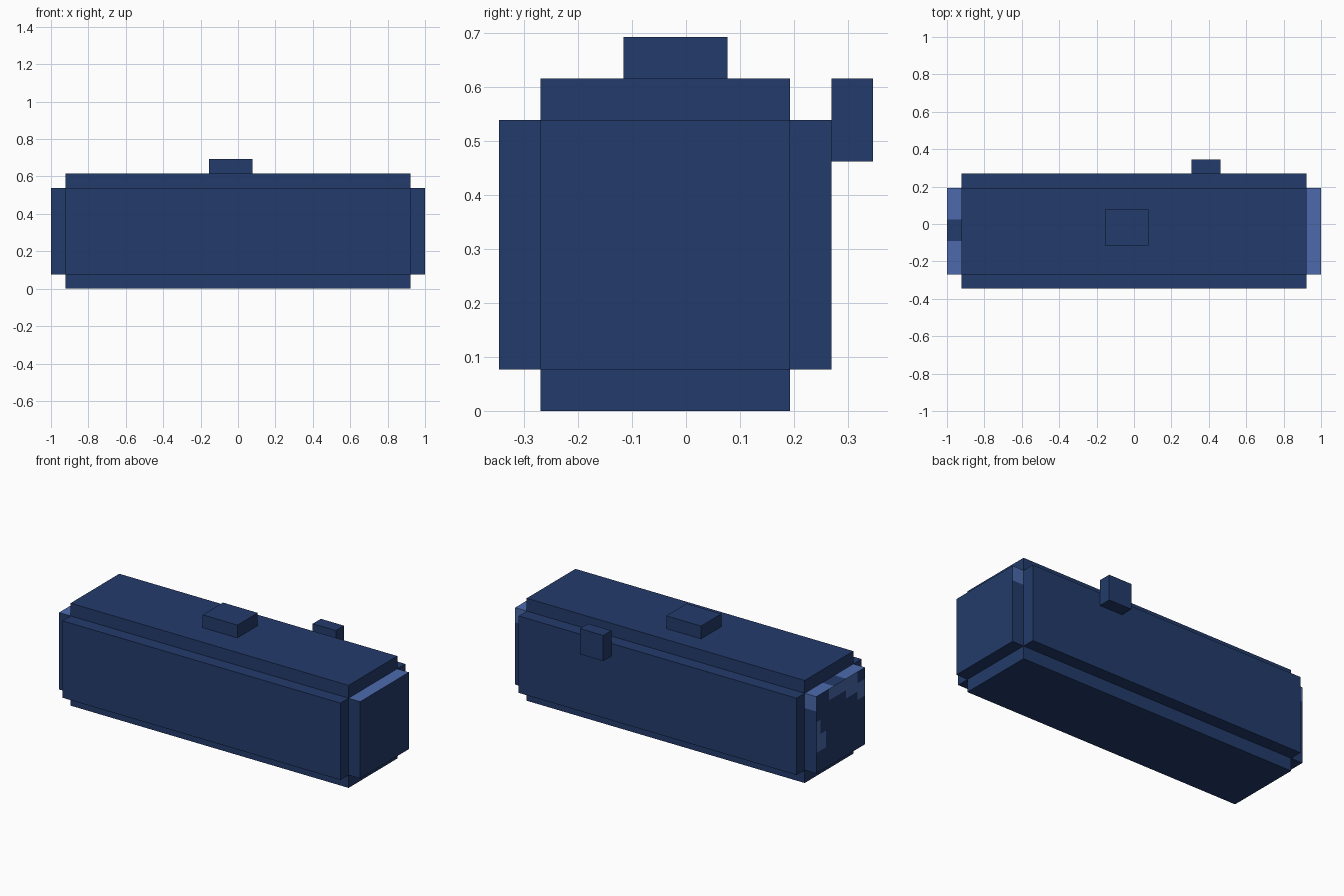
import bpy, bmesh
from mathutils import Vector

if "Cube" in bpy.data.objects:
    bpy.data.objects.remove(bpy.data.objects["Cube"])

V = 1 / 13  # step size of the blocky design


def material(name, rgb):
    m = bpy.data.materials.new(name)
    lin = [(c / 255 / 12.92) if c < 11 else ((c / 255 + 0.055) / 1.055) ** 2.4 for c in rgb]
    m.diffuse_color = (*lin, 1)
    m.use_nodes = True
    m.node_tree.nodes["Principled BSDF"].inputs["Base Color"].default_value = m.diffuse_color
    return m


navy = material("navy blue", (35, 59, 107))
light = material("light blue", (76, 106, 172))


def box_bmesh(lo, hi):
    bm = bmesh.new()
    bmesh.ops.create_cube(bm, size=1)
    lo, hi = Vector(lo) * V, Vector(hi) * V
    for v in bm.verts:
        v.co = (lo + hi) / 2 + v.co * (hi - lo)
    bm.normal_update()
    return bm


def finish(bm, name):
    bmesh.ops.recalc_face_normals(bm, faces=bm.faces[:])
    me = bpy.data.meshes.new(name)
    bm.to_mesh(me)
    bm.free()
    me.materials.append(navy)
    me.materials.append(light)
    ob = bpy.data.objects.new(name, me)
    bpy.context.collection.objects.link(ob)
    return ob


# Body: core block with every side pushed out one step
bm = box_bmesh((-12, -3.5, 1), (12, 2.5, 7))
normals = [f.normal.copy() for f in bm.faces]
result = bmesh.ops.extrude_discrete_faces(bm, faces=bm.faces[:])
for f in result["faces"]:
    n = max(normals, key=lambda d: d.dot(f.calc_center_median() - Vector((0, -V / 2, 4 * V))
                                         ) if abs(d.dot(f.normal)) > 0.9 else -9)
    for v in f.verts:
        v.co += n * V
bm.normal_update()


# Cut the end blocks so painted patches get their own faces
def cut(axis, value):
    faces = [f for f in bm.faces if abs(f.calc_center_median().x) > 12.1 * V]
    geom = set(faces)
    for f in faces:
        geom.update(f.edges)
        geom.update(f.verts)
    co, no = Vector(), Vector()
    co[axis], no[axis] = value, 1
    bmesh.ops.bisect_plane(bm, geom=list(geom), plane_co=co, plane_no=no)


for y in (-0.20, -0.09, 0.025, 0.07, 0.10, 0.15):
    cut(1, y)
for z in (0.20, 0.30, 0.37, 0.385, 0.42, 0.45, 0.47):
    cut(2, z)


# Light blue: tops of the ends, upper back strips, patches on the left end
def is_light(c, n):
    if abs(c.x) < 12.1 * V:
        return False
    if n.z > 0.9:
        return c.x > 0 or not -0.09 < c.y < 0.025
    if n.y > 0.9:
        return c.z > 0.45
    if n.x < -0.9:
        if c.y > 0.15:
            return 0.20 < c.z < 0.385
        if c.y > 0.10:
            return 0.20 < c.z < 0.30
        if c.y > 0.07:
            return False
        if c.y > -0.09:
            return c.z > 0.47
        return c.z > 0.42 if c.y > -0.20 else 0.37 < c.z < 0.47
    return False


bm.normal_update()
for f in bm.faces:
    f.material_index = int(is_light(f.calc_center_median(), f.normal))
finish(bm, "body")

# Small blocks on the lid and on the back
finish(box_bmesh((-2, -1.5, 8), (1, 1, 9)), "top_knob")
finish(box_bmesh((4, 3.5, 6), (6, 4.5, 8)), "back_latch")
